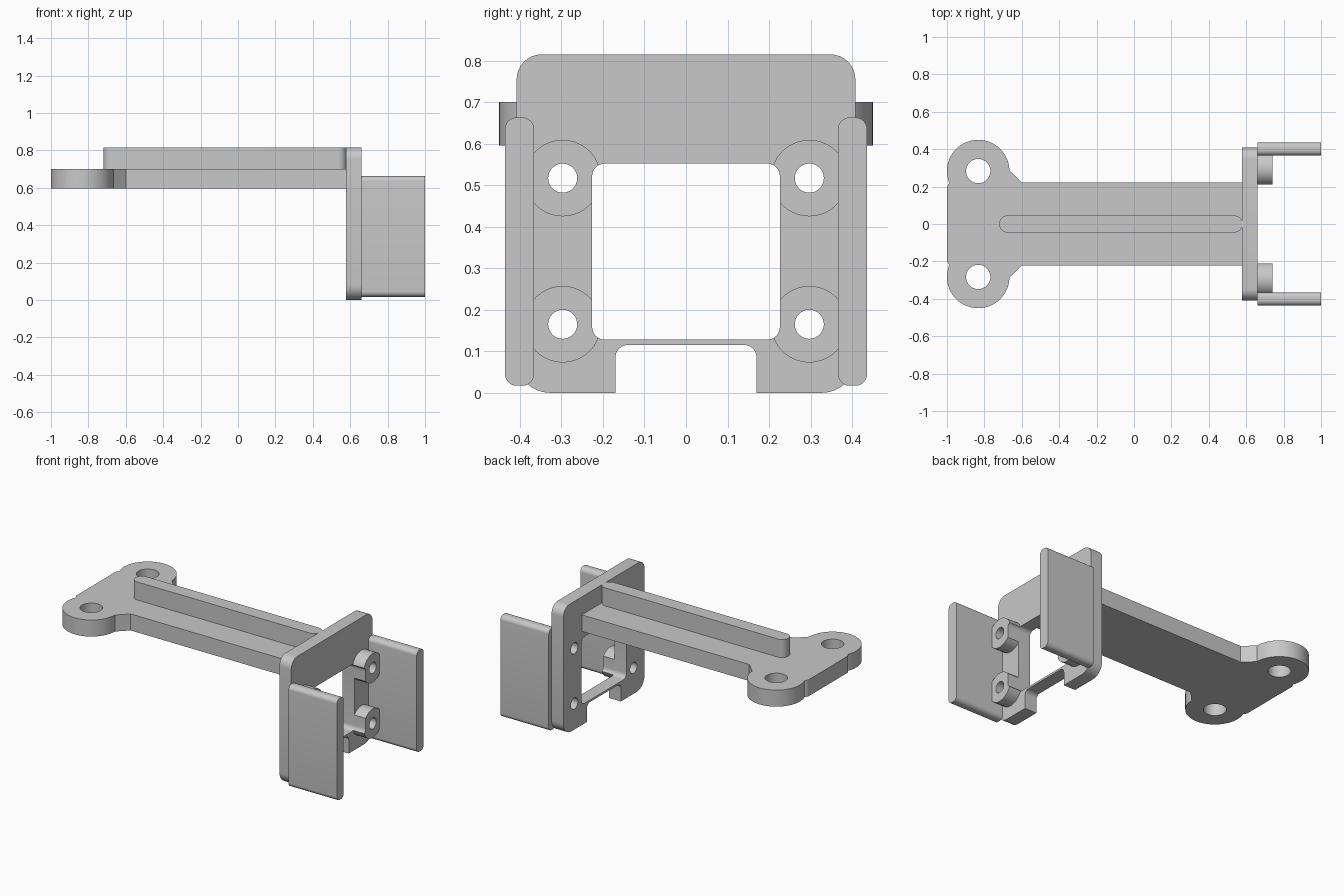
import bpy
import bmesh
from math import sin, cos, pi
from mathutils import Vector

if "Cube" in bpy.data.objects:
    bpy.data.objects.remove(bpy.data.objects["Cube"])

grey = bpy.data.materials.new("light grey")
grey.use_nodes = True
grey.diffuse_color = (0.58, 0.58, 0.58, 1)
grey.node_tree.nodes["Principled BSDF"].inputs["Base Color"].default_value = grey.diffuse_color


def circle(u, v, r, n=64):
    return [(u + r * cos(2 * pi * i / n), v + r * sin(2 * pi * i / n)) for i in range(n)]


def rounded(corners, n=8):
    """Outline from (u, v, radius) corners, each sharp corner replaced by an arc."""
    out = []
    for i, (u, v, r) in enumerate(corners):
        p = Vector((u, v))
        if r == 0:
            out.append((u, v))
            continue
        a = (Vector(corners[i - 1][:2]) - p).normalized()
        b = (Vector(corners[(i + 1) % len(corners)][:2]) - p).normalized()
        for k in range(n + 1):
            t = pi / 2 * k / n
            out.append(tuple(p + a * r * (1 - sin(t)) + b * r * (1 - cos(t))))
    return out


def box(u0, u1, v0, v1, r):
    return rounded([(u0, v0, r), (u1, v0, r), (u1, v1, r), (u0, v1, r)])


def prism(name, outline, axis, lo, hi):
    """Extrude an outline along x (outline in y, z) or z (outline in x, y)."""
    bm = bmesh.new()
    place = (lambda p: (lo, *p)) if axis == "x" else (lambda p: (*p, lo))
    face = bm.faces.new([bm.verts.new(place(p)) for p in outline])
    move = (hi - lo, 0, 0) if axis == "x" else (0, 0, hi - lo)
    new = bmesh.ops.extrude_face_region(bm, geom=[face])["geom"]
    bmesh.ops.translate(bm, vec=move, verts=[g for g in new if isinstance(g, bmesh.types.BMVert)])
    bmesh.ops.recalc_face_normals(bm, faces=bm.faces)
    mesh = bpy.data.meshes.new(name)
    bm.to_mesh(mesh)
    bm.free()
    mesh.materials.append(grey)
    ob = bpy.data.objects.new(name, mesh)
    bpy.context.collection.objects.link(ob)
    return ob


def combine(ob, other, operation):
    mod = ob.modifiers.new("combine", "BOOLEAN")
    mod.operation, mod.solver, mod.object = operation, "EXACT", other
    bpy.context.view_layer.objects.active = ob
    bpy.ops.object.modifier_apply(modifier=mod.name)
    bpy.data.objects.remove(other)


def cut(ob, outline, axis):
    combine(ob, prism("cutter", outline, axis, -2, 2), "DIFFERENCE")


PLATE_BACK, PLATE_FRONT = 0.577, 0.66
ARM_BOTTOM, ARM_TOP, TOP = 0.595, 0.70, 0.815
HOLES = [(s * 0.297, z) for s in (-1, 1) for z in (0.165, 0.517)]
window = box(-0.226, 0.226, 0.128, 0.552, 0.03)

# Upright mounting plate with window, bottom notch and screw holes
plate = prism("mounting_plate", rounded([(-0.408, 0, 0.08), (0.408, 0, 0.08),
              (0.408, TOP, 0.06), (-0.408, TOP, 0.06)]), "x", PLATE_BACK, PLATE_FRONT)
cut(plate, window, "x")
cut(plate, rounded([(-0.17, -0.1, 0), (0.17, -0.1, 0), (0.17, 0.115, 0.03), (-0.17, 0.115, 0.03)]), "x")
for y, z in HOLES:
    cut(plate, circle(y, z, 0.035, 40), "x")
parts = [plate]

# Screw bosses, trimmed by the window
for i, (y, z) in enumerate(HOLES):
    boss = prism(f"screw_boss_{i + 1}", circle(y, z, 0.092), "x", PLATE_FRONT, 0.74)
    cut(boss, window, "x")
    cut(boss, circle(y, z, 0.035, 40), "x")
    parts.append(boss)

# Side guide fins
for side, s in (("left", 1), ("right", -1)):
    y0, y1 = sorted((s * 0.366, s * 0.436))
    parts.append(prism(f"{side}_fin", box(y0, y1, 0.017, 0.663, 0.028), "x", PLATE_FRONT, 1.0))

# Long arm with two round ears and sloped webs
arm = prism("arm", rounded([(-1, -0.222, 0.03), (PLATE_BACK, -0.222, 0),
            (PLATE_BACK, 0.222, 0), (-1, 0.222, 0.03)]), "z", ARM_BOTTOM, ARM_TOP)
for s in (-1, 1):
    web = [(-0.8, s * 0.15), (-0.6, s * 0.15), (-0.6, s * 0.222), (-0.667, s * 0.287), (-0.8, s * 0.287)]
    combine(arm, prism("web", web, "z", ARM_BOTTOM, ARM_TOP), "UNION")
    combine(arm, prism("ear", circle(-0.833, s * 0.283, 0.167), "z", ARM_BOTTOM, ARM_TOP), "UNION")
for s in (-1, 1):
    cut(arm, circle(-0.833, s * 0.283, 0.065, 48), "z")
parts.append(arm)

# Stiffening rib on top of the arm
parts.append(prism("rib", box(-0.72, PLATE_BACK + 0.002, -0.045, 0.045, 0.042), "z", ARM_TOP, TOP))

# Smooth rounded walls, keep edges crisp
bpy.ops.object.select_all(action="DESELECT")
for ob in parts:
    ob.select_set(True)
bpy.context.view_layer.objects.active = plate
bpy.ops.object.shade_smooth_by_angle(angle=pi / 6)
